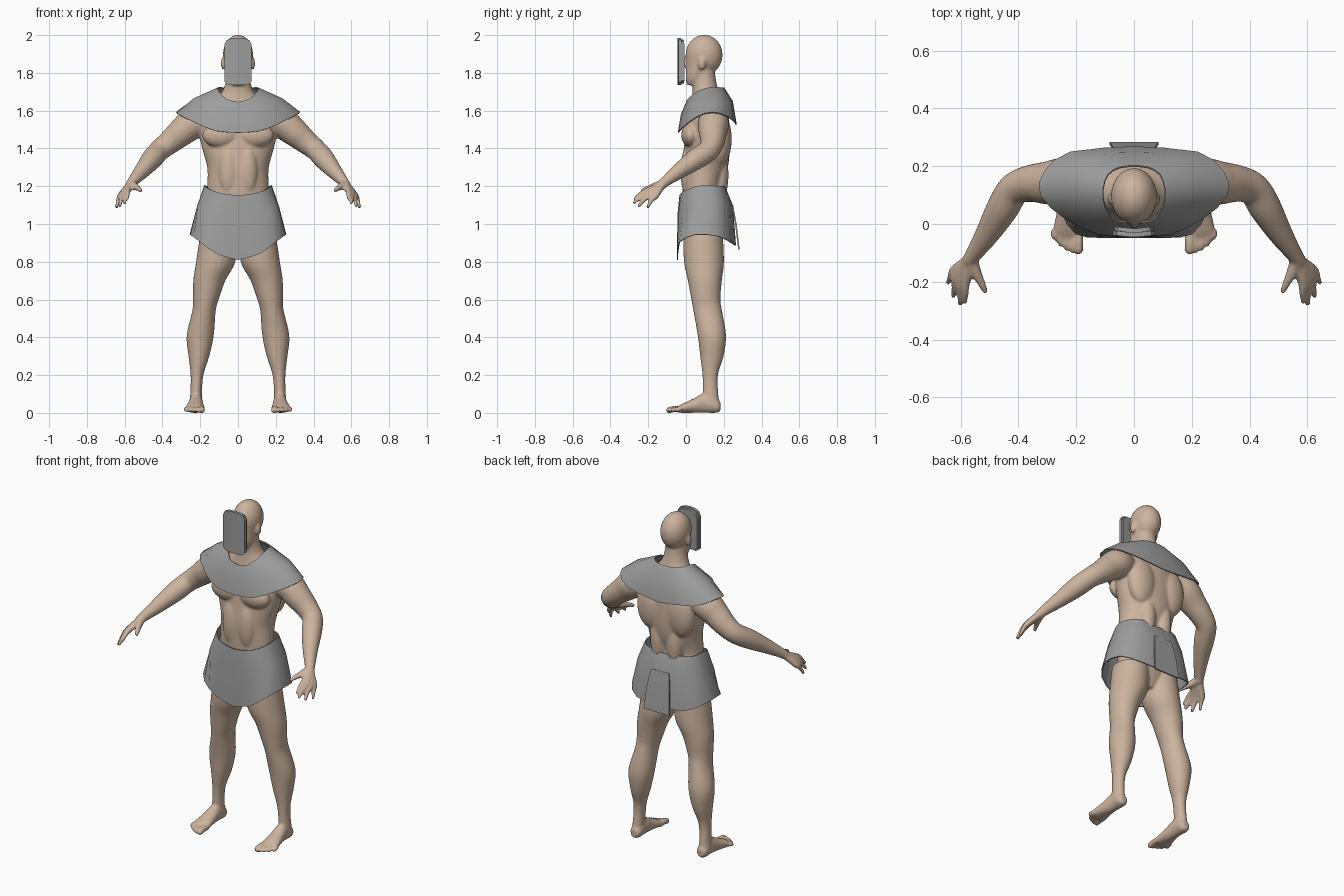
import bpy
import bmesh
import math
from mathutils import Vector, Matrix

if "Cube" in bpy.data.objects:
    bpy.data.objects.remove(bpy.data.objects["Cube"], do_unlink=True)


def make_material(name, colour):
    mat = bpy.data.materials.new(name)
    mat.use_nodes = True
    mat.diffuse_color = colour
    mat.node_tree.nodes["Principled BSDF"].inputs["Base Color"].default_value = colour
    return mat


skin = make_material("skin", (0.6, 0.45, 0.345, 1))
cloth = make_material("grey cloth", (0.34, 0.34, 0.34, 1))
X, Y, Z = Vector((1, 0, 0)), Vector((0, 1, 0)), Vector((0, 0, 1))


def add_object(name, bm, mat):
    bmesh.ops.recalc_face_normals(bm, faces=bm.faces[:])
    mesh = bpy.data.meshes.new(name)
    bm.to_mesh(mesh)
    bm.free()
    mesh.materials.append(mat)
    obj = bpy.data.objects.new(name, mesh)
    bpy.context.collection.objects.link(obj)
    return obj


def finish(obj, angle):
    """Apply the modifiers and shade smooth below the given angle."""
    bpy.ops.object.select_all(action='DESELECT')
    obj.select_set(True)
    bpy.context.view_layer.objects.active = obj
    bpy.ops.object.convert(target='MESH')
    bpy.ops.object.shade_smooth_by_angle(angle=math.radians(angle))


def smooth_path(rows, steps=4):
    """Catmull-Rom interpolation through rows of numbers."""
    out = []
    for i in range(len(rows) - 1):
        a, b, c, d = rows[max(i - 1, 0)], rows[i], rows[i + 1], rows[min(i + 2, len(rows) - 1)]
        for k in range(steps):
            t = k / steps
            out.append([q + 0.5 * t * (r - p + t * (2 * p - 5 * q + 4 * r - s
                        + t * (3 * (q - r) + s - p))) for p, q, r, s in zip(a, b, c, d)])
    return out + [list(rows[-1])]


def loft(bm, rows, side=1, axes=None, sides=20):
    """Closed tube through rows of (x, y, z, radius, second radius)."""
    rows = smooth_path([r if len(r) == 5 else (*r, r[3]) for r in rows])
    centres = [Vector((r[0] * side, r[1], r[2])) for r in rows]
    rings = []
    for i, (c, r) in enumerate(zip(centres, rows)):
        if axes:
            u, v = axes
        else:
            tangent = (centres[min(i + 1, len(rows) - 1)] - centres[max(i - 1, 0)]).normalized()
            u = tangent.cross(Z).normalized()
            v = tangent.cross(u)
        angles = [math.tau * k / sides for k in range(sides)]
        rings.append([bm.verts.new(c + u * r[3] * math.cos(a) + v * r[4] * math.sin(a))
                      for a in angles])
    for lower, upper in zip(rings, rings[1:]):
        for k in range(sides):
            j = (k + 1) % sides
            bm.faces.new((lower[k], lower[j], upper[j], upper[k]))
    bm.faces.new(rings[0])
    bm.faces.new(rings[-1])


def blob(bm, centre, radii, side=1):
    place = Matrix.Translation((centre[0] * side, centre[1], centre[2]))
    bmesh.ops.create_uvsphere(bm, u_segments=24, v_segments=14, radius=1,
                              matrix=place @ Matrix.Diagonal((*radii, 1)))


# Torso and neck
body = bmesh.new()
loft(body, [(0, .09, .84, .07, .06), (0, .09, .95, .165, .1), (0, .095, 1.08, .172, .11),
            (0, .087, 1.2, .163, .107), (0, .1, 1.3, .163, .122), (0, .11, 1.4, .19, .122),
            (0, .115, 1.5, .21, .115), (0, .12, 1.58, .2, .105), (0, .115, 1.65, .135, .085),
            (0, .105, 1.7, .085, .07), (0, .095, 1.76, .064, .064), (0, .09, 1.84, .058, .06)],
     axes=(X, Y), sides=32)

# Head, jaw and nose
blob(body, (0, .096, 1.895), (.08, .098, .107))
loft(body, [(0, .035, 1.735, .03, .03), (0, .05, 1.77, .054, .052), (0, .075, 1.83, .068, .075),
            (0, .085, 1.9, .076, .088)], axes=(X, Y))
loft(body, [(0, .01, 1.9, .01), (0, -.002, 1.86, .013), (0, .008, 1.83, .018)], axes=(X, Y))

for side in (1, -1):
    # Ears and the chest, shoulder blade and flank muscles
    blob(body, (.078, .085, 1.85), (.013, .02, .034), side)
    blob(body, (.092, .025, 1.47), (.098, .05, .065), side)
    blob(body, (.1, .185, 1.45), (.088, .057, .14), side)
    blob(body, (.055, .175, 1.26), (.05, .05, .15), side)
    blob(body, (.05, .015, 1.28), (.055, .045, .14), side)

    # Leg
    loft(body, [(.1, .09, .95, .1, .105), (.118, .095, .8, .104, .106), (.152, .1, .7, .085, .09),
                (.17, .105, .6, .068, .077), (.18, .115, .54, .062, .076),
                (.2, .137, .41, .072, .075), (.207, .137, .3, .055, .062),
                (.217, .128, .2, .034, .041), (.222, .13, .1, .031, .041),
                (.224, .135, .04, .035, .045)], side, (X, Y), 24)

    # Foot and toes
    loft(body, [(.222, .182, .034, .02, .025), (.222, .16, .038, .034, .038),
                (.222, .1, .052, .036, .052), (.225, .04, .038, .043, .038),
                (.228, -.02, .024, .053, .024), (.228, -.045, .018, .05, .016)], side, (X, Z))
    for i in range(5):
        x = .192 + .021 * i
        tip = -.092 + .006 * i * i / 2
        width = .017 if i == 0 else .0115
        loft(body, [(x, -.02, .02, width), (x, (tip - .04) / 2, .02, width),
                    (x, tip, .014, width), (x, tip - .013, .012, width / 2)], side, sides=12)

    # Arm
    loft(body, [(.17, .13, 1.54, .07), (.24, .145, 1.53, .083), (.3, .142, 1.485, .075),
                (.36, .14, 1.435, .064), (.415, .12, 1.39, .057), (.455, .055, 1.345, .056),
                (.505, -.03, 1.285, .043), (.555, -.105, 1.228, .029),
                (.572, -.13, 1.205, .026)], side)

    # Fingers, which start at the wrist and together form the palm
    fingers = [((.583, -.2, 1.178), (.585, -.275, 1.13)), ((.6, -.195, 1.168), (.601, -.28, 1.108)),
               ((.614, -.18, 1.158), (.626, -.255, 1.09)), ((.622, -.16, 1.15), (.645, -.205, 1.085))]
    for knuckle, tip in fingers:
        middle = [(p + q) / 2 for p, q in zip(knuckle, tip)]
        middle[2] += .008
        loft(body, [(.566, -.12, 1.215, .02), (*knuckle, .017), (*middle, .0125), (*tip, .009)],
             side, sides=12)
    loft(body, [(.562, -.12, 1.215, .022), (.548, -.165, 1.2, .02), (.528, -.205, 1.188, .014),
                (.513, -.238, 1.175, .01)], side, sides=12)

# Fuse all body volumes into one smooth skin
figure = add_object("body", body, skin)
remesh = figure.modifiers.new("fuse", 'REMESH')
remesh.mode = 'VOXEL'
remesh.voxel_size = 0.007
soften = figure.modifiers.new("soften", 'SMOOTH')
soften.factor = 0.5
soften.iterations = 5
finish(figure, 60)
for vert in figure.data.vertices:
    vert.co.z = max(vert.co.z, 0)


def garment(name, rings):
    """Closed band of cloth from half rings that run from front to back."""
    bm = bmesh.new()
    loops = []
    for ring in rings:
        half = smooth_path(ring, 2)
        full = half + [(-x, y, z) for x, y, z in half[-2:0:-1]]
        loops.append([bm.verts.new(p) for p in full])
    for upper, lower in zip(loops, loops[1:]):
        for k in range(len(upper)):
            j = (k + 1) % len(upper)
            bm.faces.new((upper[k], upper[j], lower[j], lower[k]))
    obj = add_object(name, bm, cloth)
    thick = obj.modifiers.new("thickness", 'SOLIDIFY')
    thick.thickness = 0.006
    thick.offset = 0
    finish(obj, 35)


# Shoulder cape: neckline, shoulder line, hem
garment("shoulder_cape", [
    [(0, .005, 1.645), (.06, .012, 1.66), (.1, .06, 1.7), (.106, .12, 1.72),
     (.09, .17, 1.722), (.05, .195, 1.72), (0, .2, 1.72)],
    [(0, -.025, 1.575), (.11, -.015, 1.595), (.2, .04, 1.635), (.235, .12, 1.662),
     (.21, .195, 1.655), (.11, .238, 1.65), (0, .245, 1.65)],
    [(0, -.04, 1.483), (.12, -.034, 1.493), (.235, .018, 1.54), (.323, .1, 1.585),
     (.31, .18, 1.585), (.22, .248, 1.55), (0, .266, 1.525)]])

# Skirt: waist, hips, hem
garment("skirt", [
    [(0, -.032, 1.15), (.1, -.022, 1.165), (.162, .03, 1.19), (.176, .09, 1.205),
     (.162, .16, 1.2), (.1, .2, 1.2), (0, .205, 1.19)],
    [(0, -.04, 1.05), (.13, -.036, 1.06), (.2, .02, 1.08), (.215, .09, 1.09),
     (.2, .17, 1.1), (.12, .232, 1.1), (0, .245, 1.1)],
    [(0, -.045, .81), (.11, -.045, .84), (.2, -.033, .905), (.25, .05, .943),
     (.24, .17, .935), (.16, .24, .9), (0, .262, .885)]])

# Flap hanging at the back of the skirt
flap = bmesh.new()
rows = [[flap.verts.new((x * w, y, z)) for x in (-1, 0, 1)]
        for w, y, z in ((.06, .246, 1.1), (.075, .264, 1.0), (.085, .28, .866))]
for top, low in zip(rows, rows[1:]):
    for k in range(2):
        flap.faces.new((top[k], top[k + 1], low[k + 1], low[k]))
back_flap = add_object("skirt_back_flap", flap, cloth)
edge = back_flap.modifiers.new("thickness", 'SOLIDIFY')
edge.thickness = 0.008
edge.offset = 0
finish(back_flap, 30)


# Face mask: two chamfered plates, each folded slightly along the middle
def mask_plate(name, front, back, scale):
    half = [(0, .125), (.034, .123), (.06, .113), (.072, .09), (.072, -.108), (.05, -.125), (0, -.125)]
    bm = bmesh.new()
    for side in (1, -1):
        layers = [[bm.verts.new((x * side * scale, y + abs(x) * .1, 1.86 + z * scale))
                   for x, z in half] for y in (front, back)]
        for layer in layers:
            bm.faces.new(layer)
        for k in range(len(half) - 1):
            bm.faces.new((layers[0][k], layers[0][k + 1], layers[1][k + 1], layers[1][k]))
    bmesh.ops.remove_doubles(bm, verts=bm.verts[:], dist=0.0001)
    finish(add_object(name, bm, cloth), 20)


mask_plate("mask_front_plate", -.046, -.03, 1)
mask_plate("mask_lining", -.03, -.016, .93)
